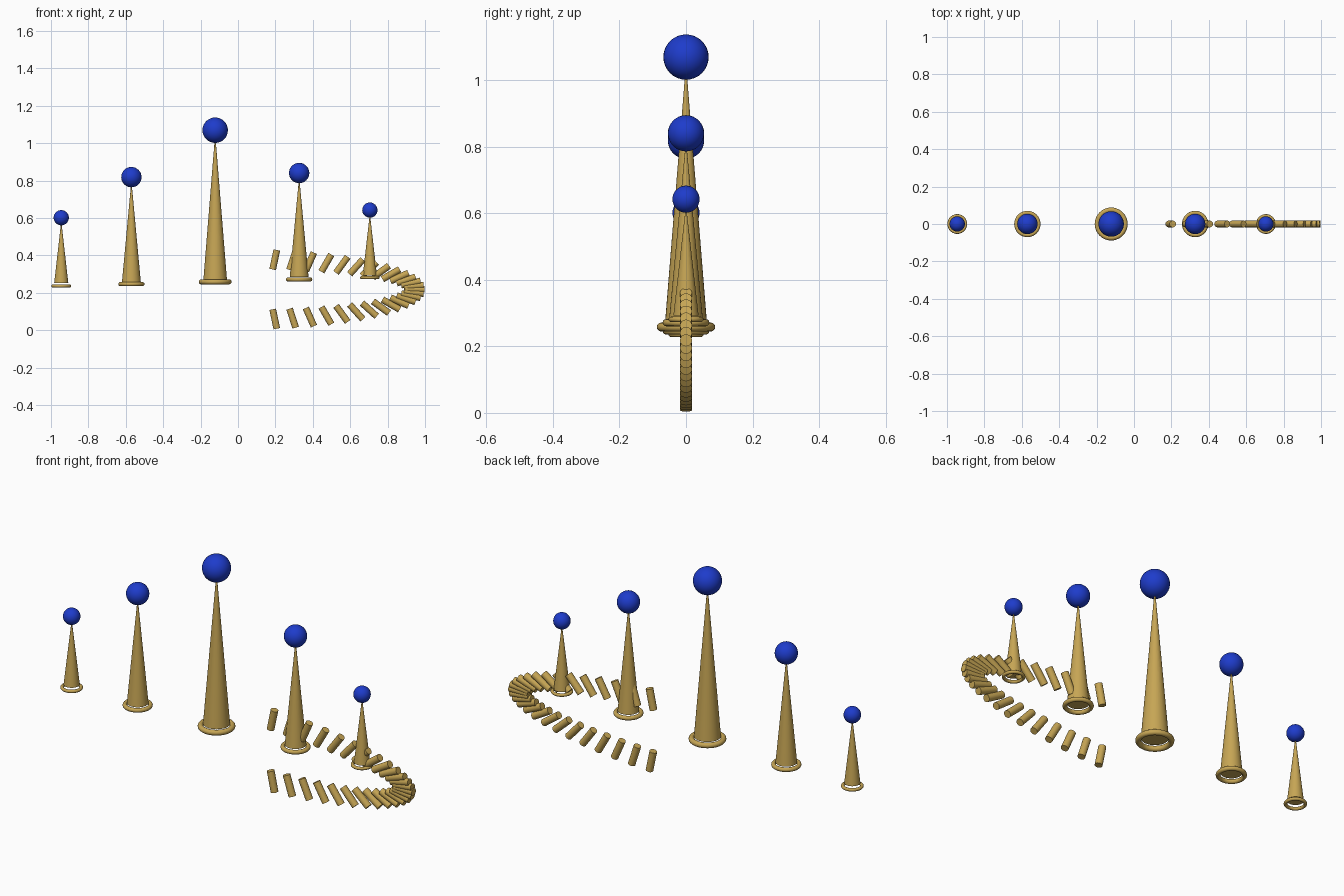
import bpy
from math import cos, sin, pi, radians

if "Cube" in bpy.data.objects:
    bpy.data.objects.remove(bpy.data.objects["Cube"])


def material(name, color):
    m = bpy.data.materials.new(name)
    m.diffuse_color = (*color, 1)
    m.use_nodes = True
    m.node_tree.nodes["Principled BSDF"].inputs["Base Color"].default_value = m.diffuse_color
    return m


gold = material("gold", (0.57, 0.38, 0.09))
blue = material("blue", (0.013, 0.045, 0.60))


def finish(name, mat):
    o = bpy.context.object
    o.name = name
    o.data.materials.append(mat)
    bpy.ops.object.shade_smooth_by_angle(angle=radians(40))
    return o


# Spikes: x, scale, ring height, cone base height, ball centre height
spikes = [
    (-0.945, 0.6, 0.236, 0.251, 0.601),
    (-0.570, 0.8, 0.246, 0.257, 0.818),
    (-0.122, 1.0, 0.258, 0.270, 1.069),
    (0.327, 0.8, 0.271, 0.283, 0.840),
    (0.705, 0.6, 0.281, 0.293, 0.642),
]
for i, (x, s, ring_z, base_z, ball_z) in enumerate(spikes, 1):
    # tapered spike reaching just into the ball
    tip_z = ball_z - 0.055 * s
    bpy.ops.mesh.primitive_cone_add(
        vertices=32, radius1=0.063 * s, radius2=0.003 * s,
        depth=tip_z - base_z, location=(x, 0, (tip_z + base_z) / 2))
    finish(f"spike_{i}", gold)
    # ball on the tip
    bpy.ops.mesh.primitive_uv_sphere_add(
        segments=32, ring_count=16, radius=0.068 * s, location=(x, 0, ball_z))
    finish(f"ball_{i}", blue)
    # ring around the foot
    bpy.ops.mesh.primitive_torus_add(
        major_segments=40, minor_segments=12, major_radius=0.0745 * s,
        minor_radius=0.0135 * s, location=(x, 0, ring_z))
    finish(f"foot_ring_{i}", gold)

# Fan of short pegs along an open half ellipse, each turned by its angle
for i in range(27):
    a = radians(-78 + 6 * i)
    bpy.ops.mesh.primitive_cylinder_add(
        vertices=20, radius=0.018, depth=0.106,
        location=(0.945 * cos(a), 0, 0.218 + 0.162 * sin(a)),
        rotation=(0, pi / 2 - a, 0))
    finish(f"band_peg_{i + 1}", gold)
